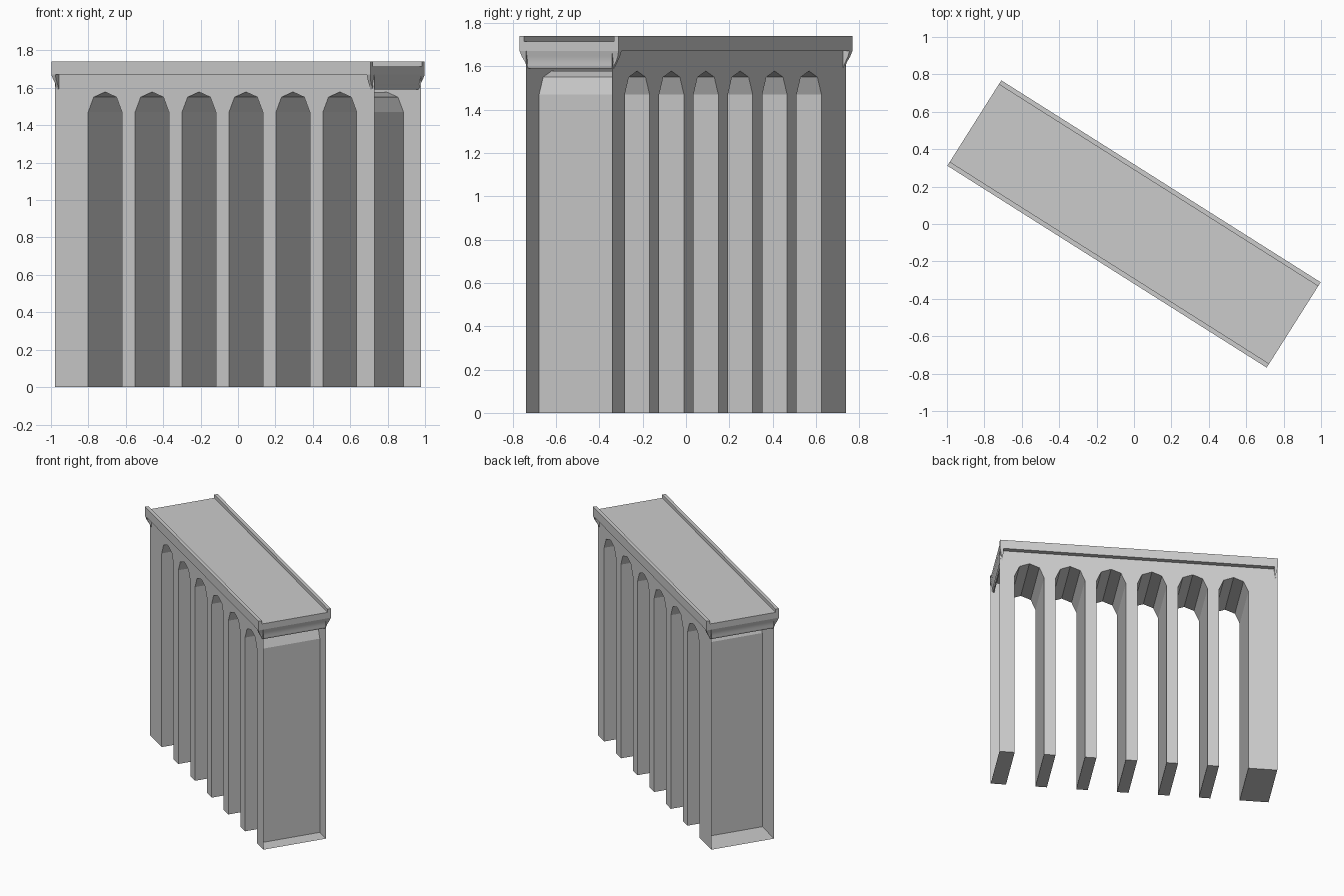
import bpy, bmesh, math
from mathutils import Matrix

cube = bpy.data.objects.get("Cube")
if cube:
    bpy.data.objects.remove(cube)

HALF_LEN, HALF_W, DECK_W = 1.01, 0.234, 0.27
WALL_TOP, FLOOR, RIM_TOP = 1.67, 1.715, 1.74
TURN = Matrix.Rotation(math.radians(-32.3), 4, 'Z')

stone = bpy.data.materials.new("grey_stone")
stone.use_nodes = True
colour = (0.6, 0.6, 0.6, 1)
stone.diffuse_color = colour
stone.node_tree.nodes["Principled BSDF"].inputs["Base Color"].default_value = colour


def finish(name, bm, smooth=False):
    bmesh.ops.recalc_face_normals(bm, faces=bm.faces[:])
    bm.transform(TURN)
    mesh = bpy.data.meshes.new(name)
    bm.to_mesh(mesh)
    bm.free()
    mesh.materials.append(stone)
    obj = bpy.data.objects.new(name, mesh)
    bpy.context.collection.objects.link(obj)
    return obj


def prism(bm, front, back, caps=True, skip=()):
    """Join two matching outlines, leaving out the listed sides."""
    a = [bm.verts.new(p) for p in front]
    b = [bm.verts.new(p) for p in back]
    n = len(a)
    for i in range(n):
        if i not in skip:
            j = (i + 1) % n
            bm.faces.new((a[i], a[j], b[j], b[i]))
    if caps:
        bm.faces.new(a)
        bm.faces.new(b[::-1])


# Hollow arcade: walls, arch linings and pier bases, open at both ends
arch = [(-0.107, 0), (-0.107, 1.47), (-0.072, 1.55), (0, 1.578),
        (0.072, 1.55), (0.107, 1.47), (0.107, 0)]
outline = [(-HALF_LEN, 0)]
for i in range(6):
    centre = -0.693 + 0.297 * i
    outline += [(centre + x, z) for x, z in arch]
outline += [(HALF_LEN, 0), (HALF_LEN, WALL_TOP), (-HALF_LEN, WALL_TOP)]
n = len(outline)
bm = bmesh.new()
prism(bm, [(x, -HALF_W, z) for x, z in outline],
      [(x, HALF_W, z) for x, z in outline], skip=(n - 3, n - 2, n - 1))
finish("arcade_walls", bm)

# Deck with a raised rim along each long edge
lip = DECK_W - 0.025
section = [(-DECK_W, WALL_TOP), (DECK_W, WALL_TOP), (DECK_W, RIM_TOP), (lip, RIM_TOP),
           (lip, FLOOR), (-lip, FLOOR), (-lip, RIM_TOP), (-DECK_W, RIM_TOP)]
bm = bmesh.new()
prism(bm, [(-HALF_LEN, y, z) for y, z in section],
      [(HALF_LEN, y, z) for y, z in section])
finish("deck", bm)

# Curved cornice closing each end under the deck
rows = [(DECK_W, WALL_TOP, 0), (0.262, 1.645, 0.006), (0.248, 1.62, 0.012),
        (0.24, 1.605, 0.008), (HALF_W, 1.59, 0.016)]
for name, side in (("left_end_cornice", 1), ("right_end_cornice", -1)):
    bm = bmesh.new()
    for (w0, z0, d0), (w1, z1, d1) in zip(rows, rows[1:]):
        rings = []
        for w, z, d in ((w0, z0, d0), (w1, z1, d1)):
            outer, inner = side * (HALF_LEN - d), side * (HALF_LEN - 0.025)
            rings.append([(outer, -w, z), (outer, w, z), (inner, w, z), (inner, -w, z)])
        prism(bm, *rings, caps=False)
    bmesh.ops.remove_doubles(bm, verts=bm.verts[:], dist=0.0001)
    bmesh.ops.holes_fill(bm, edges=[e for e in bm.edges if e.is_boundary], sides=4)
    cornice = finish(name, bm)
    bpy.ops.object.select_all(action='DESELECT')
    cornice.select_set(True)
    bpy.context.view_layer.objects.active = cornice
    bpy.ops.object.shade_smooth_by_angle(angle=math.radians(50))
